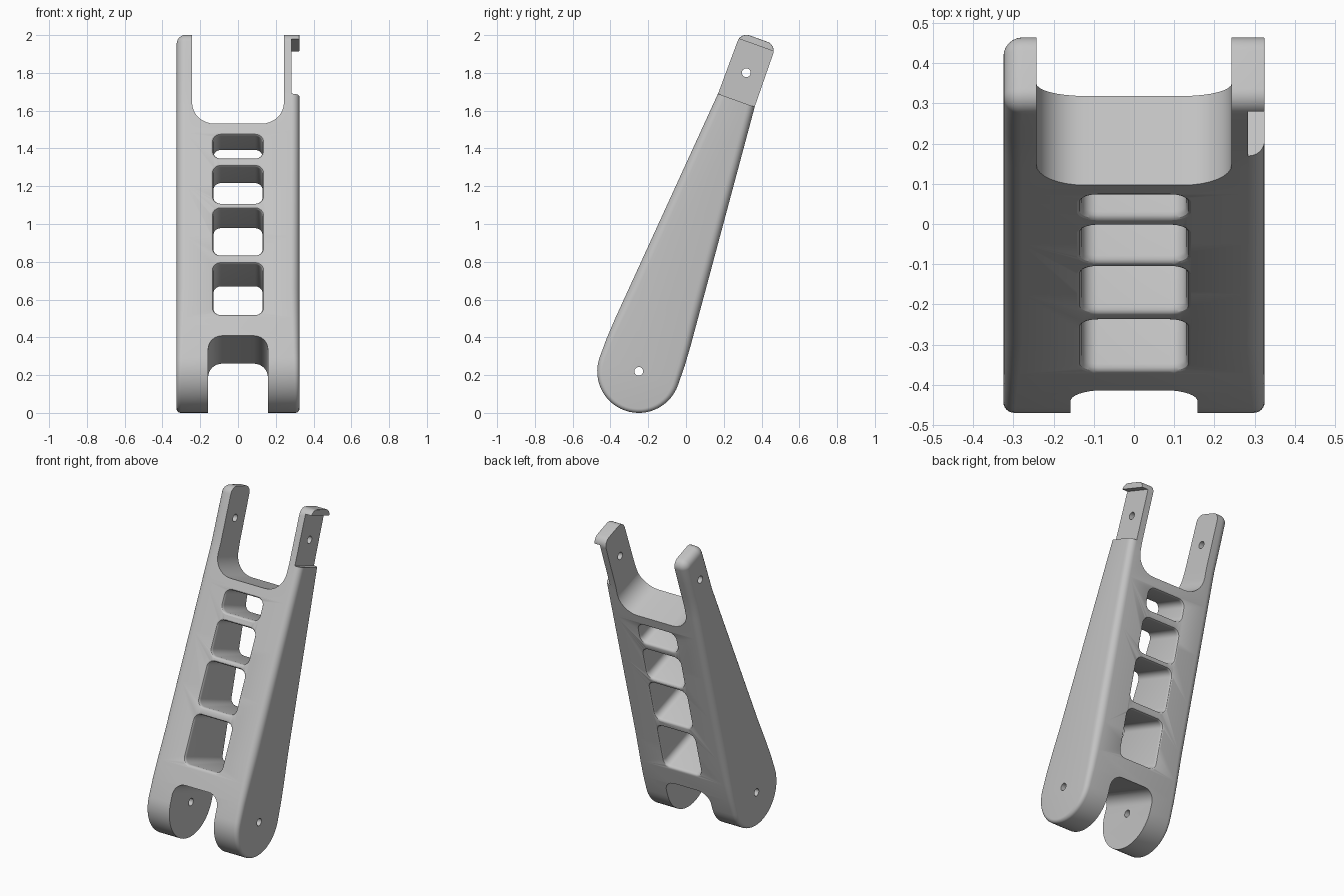
import bpy, bmesh, math
from mathutils import Matrix, Vector

if "Cube" in bpy.data.objects:
    bpy.data.objects.remove(bpy.data.objects["Cube"], do_unlink=True)

# Local frame: x across, y through the thickness, z along the leaning arm,
# with the origin at the lower pivot
PLACE = Matrix.Translation((0, -0.25, 0.22)) @ Matrix.Rotation(math.radians(-19.8), 4, 'X')
HALF_X = 0.325

grey = bpy.data.materials.new("light_grey")
grey.use_nodes = True
grey.diffuse_color = (0.55, 0.55, 0.55, 1)
grey.node_tree.nodes["Principled BSDF"].inputs["Base Color"].default_value = (0.55, 0.55, 0.55, 1)


def loft(name, rings):
    """Closed solid through rings of equal length."""
    bm = bmesh.new()
    rows = [[bm.verts.new(PLACE @ Vector(p)) for p in ring] for ring in rings]
    n = len(rows[0])
    for a, b in zip(rows, rows[1:]):
        for i in range(n):
            j = (i + 1) % n
            bm.faces.new((a[i], a[j], b[j], b[i]))
    bm.faces.new(rows[0])
    bm.faces.new(rows[-1])
    bmesh.ops.recalc_face_normals(bm, faces=bm.faces)
    mesh = bpy.data.meshes.new(name)
    bm.to_mesh(mesh)
    bm.free()
    ob = bpy.data.objects.new(name, mesh)
    bpy.context.collection.objects.link(ob)
    mesh.materials.append(grey)
    return ob


def half_depth(u):
    """Half the thickness of the tapering arm at height u."""
    return 0.212 - (u - 0.225) * 0.0836


def rounded_rect(x, u0, u1, r, steps=8):
    pts = []
    for k, (cx, cu) in enumerate([(x - r, u1 - r), (r - x, u1 - r), (r - x, u0 + r), (x - r, u0 + r)]):
        for s in range(steps + 1):
            a = math.radians(90 * (k + s / steps))
            pts.append((cx + r * math.cos(a), cu + r * math.sin(a)))
    return pts


def interp(u, table):
    for (a, p), (b, q) in zip(table, table[1:]):
        if u <= b:
            return p + (q - p) * max(0, (u - a) / (b - a))
    return table[-1][1]


# Side outline: round foot, long taper, straight fork arm with a rounded end
half = [(0.22 * math.cos(math.radians(a)), 0.22 * math.sin(math.radians(a))) for a in range(-84, 1, 6)]
half += [(0.219, 0.11), (0.212, 0.225)]
half += [(half_depth(u), u) for u in (0.4, 0.7, 1.0, 1.3, 1.45, 1.53)]
half += [(0.102, 1.62), (0.101, 1.72)]
half += [(0.05 + 0.05 * math.cos(math.radians(a)), 1.822 + 0.05 * math.sin(math.radians(a)))
         for a in range(0, 91, 10)]
outline = [Vector(p) for p in [(0, -0.22)] + half + [(-v, u) for v, u in reversed(half)]]
n = len(outline)
normals = []
for i in range(n):
    t = outline[(i + 1) % n] - outline[i - 1]
    normals.append(Vector((t.y, -t.x)).normalized())

# Rim rounding radius by height, for each side
RIM = {-1: [(-0.2, 0.022), (0.4, 0.045), (1.7, 0.045), (1.85, 0.048)],
       1: [(-0.2, 0.022), (0.4, 0.045), (1.53, 0.04), (1.8, 0.003)]}


def rim_rings(side):
    rings = []
    for s in range(7):
        a = math.radians(15 * s)
        ring = []
        for p, nrm in zip(outline, normals):
            r = interp(p.y, RIM[side])
            q = p - nrm * r * (1 - math.cos(a))
            ring.append((side * (HALF_X - r * (1 - math.sin(a))), q.x, q.y))
        rings.append(ring)
    return rings


arm = loft("arm_body", list(reversed(rim_rings(-1))) + rim_rings(1))

cutters = []

# Four windows with softened front and back edges
SOFT = 0.012
for u0, u1 in [(0.245, 0.54), (0.59, 0.858), (0.891, 1.104), (1.153, 1.285)]:
    profile = [(0.06, SOFT), (0.0, SOFT)]
    profile += [(-SOFT * math.sin(math.radians(a)), SOFT * (1 - math.sin(math.radians(a)) ** 2) ** 0.5
                 if a < 90 else 0) for a in (30, 60, 90)]
    # concave flare: widest at the surface, easing into the straight opening
    profile = profile[:2] + [(-SOFT * (1 - math.cos(math.radians(a))) * 1.5,
                              SOFT * (1 - math.sin(math.radians(a)))) for a in (30, 60, 90)]
    rings = []
    for side, rows in ((-1, profile), (1, profile[::-1])):
        for out, grow in rows:
            rings.append([(x, side * (half_depth(u) + out), u)
                          for x, u in rounded_rect(0.13 + grow, u0 - grow, u1 + grow, 0.04 + grow)])
    cutters.append(loft("window_cutter", rings))


def slot(name, x, u0, u1, r):
    pts = rounded_rect(x, u0, u1, r)
    cutters.append(loft(name, [[(px, d, u) for px, u in pts] for d in (-0.5, 0.5)]))


# Fork openings at the top and at the foot
slot("top_fork_cutter", 0.243, 1.351, 2.3, 0.12)
slot("foot_fork_cutter", 0.158, -0.6, 0.122, 0.075)

# Outer recess on the left fork arm, leaving a lip at the tip
cutters.append(loft("recess_cutter", [[(x, v, u) for v, u in ((-0.3, 1.525), (0.3, 1.525),
                                                              (0.3, 1.836), (-0.3, 1.836))]
                                      for x in (0.284, 0.5)]))

# Pin holes across both forks
for u in (0.0, 1.68):
    circle = [(0.023 * math.cos(math.tau * i / 24), u + 0.023 * math.sin(math.tau * i / 24)) for i in range(24)]
    cutters.append(loft("pin_hole_cutter", [[(x, v, w) for v, w in circle] for x in (-0.6, 0.6)]))

# Cut everything out, then drop the cutters
bpy.ops.object.select_all(action='DESELECT')
bpy.context.view_layer.objects.active = arm
arm.select_set(True)
for c in cutters:
    c.hide_render = True
    mod = arm.modifiers.new("cut", 'BOOLEAN')
    mod.operation = 'DIFFERENCE'
    mod.solver = 'EXACT'
    mod.object = c
    bpy.ops.object.modifier_apply(modifier=mod.name)
    bpy.data.objects.remove(c, do_unlink=True)

bpy.ops.object.shade_smooth_by_angle(angle=math.radians(32))
